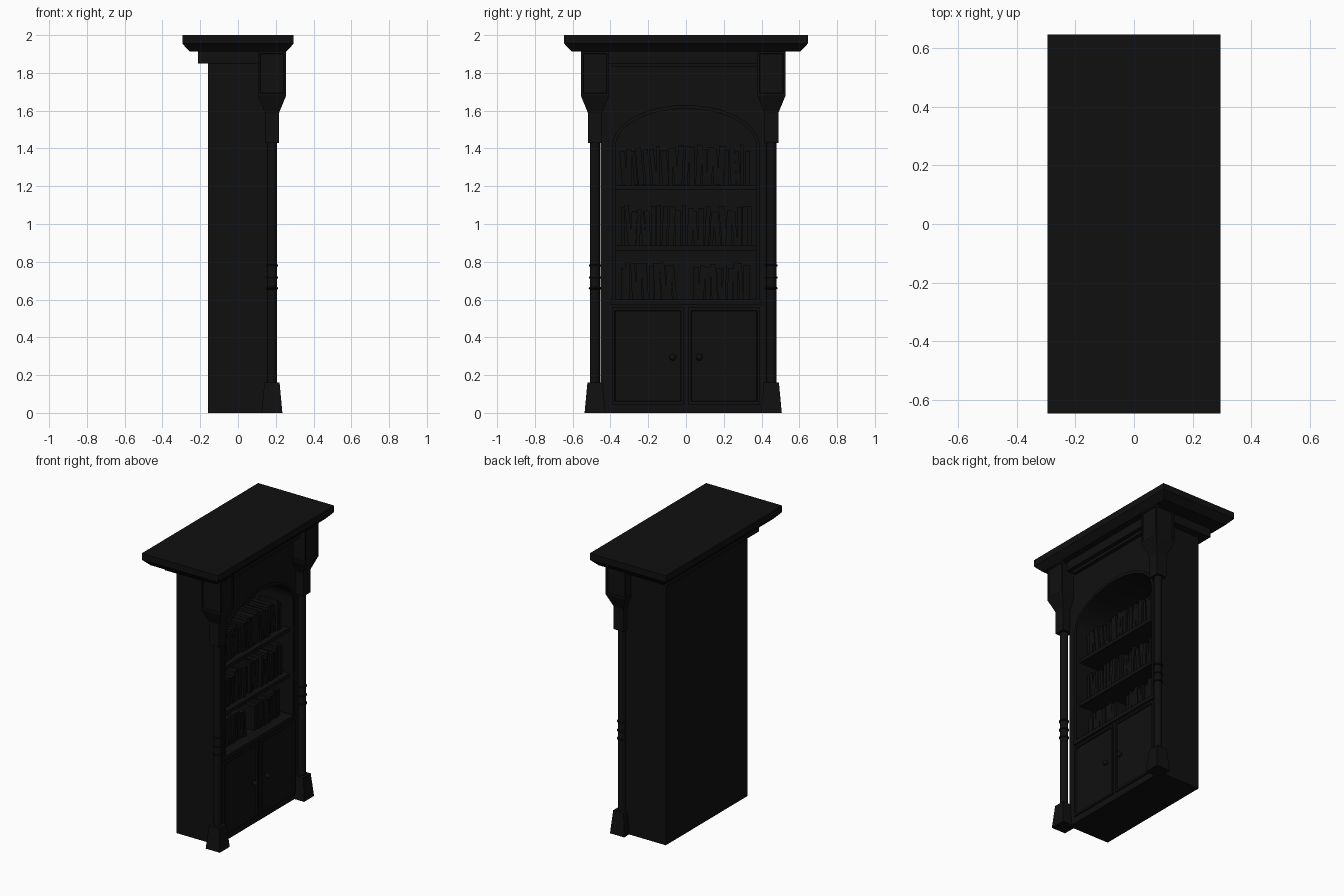
import bpy, bmesh, math, random
from mathutils import Matrix, Vector

if "Cube" in bpy.data.objects:
    bpy.data.objects.remove(bpy.data.objects["Cube"])

random.seed(4)
wood = bpy.data.materials.new("dark_wood")
wood.diffuse_color = (0.005, 0.005, 0.005, 1)
wood.use_nodes = True
wood.node_tree.nodes["Principled BSDF"].inputs["Base Color"].default_value = wood.diffuse_color


def finish(name, bm, smooth=False):
    bmesh.ops.recalc_face_normals(bm, faces=bm.faces[:])
    me = bpy.data.meshes.new(name)
    bm.to_mesh(me)
    bm.free()
    me.materials.append(wood)
    for p in me.polygons:
        p.use_smooth = smooth
    ob = bpy.data.objects.new(name, me)
    bpy.context.collection.objects.link(ob)
    return ob


def add_box(bm, x0, x1, y0, y1, z0, z1, rot=None):
    m = Matrix.Translation(((x0 + x1) / 2, (y0 + y1) / 2, (z0 + z1) / 2))
    if rot:
        m = m @ rot
    m = m @ Matrix.Diagonal((x1 - x0, y1 - y0, z1 - z0, 1))
    return bmesh.ops.create_cube(bm, size=1, matrix=m)["verts"]


def box(name, *dims):
    bm = bmesh.new()
    add_box(bm, *dims)
    return finish(name, bm)


def recess(bm, faces, margin, depth):
    bmesh.ops.recalc_face_normals(bm, faces=bm.faces[:])
    for f in faces:
        bmesh.ops.inset_region(bm, faces=[f], thickness=margin)
        bmesh.ops.inset_region(bm, faces=[f], thickness=0.005, depth=-depth)


def stack(name, cx, cy, rows, panels=()):
    """Rectangular sections (z, half x, half y) joined into a solid."""
    bm = bmesh.new()
    rings = [[bm.verts.new((cx + sx * hx, cy + sy * hy, z))
              for sx, sy in ((-1, -1), (1, -1), (1, 1), (-1, 1))] for z, hx, hy in rows]
    sides = []
    for a, b in zip(rings, rings[1:]):
        sides.append([bm.faces.new((a[i], a[(i + 1) % 4], b[(i + 1) % 4], b[i])) for i in range(4)])
    bm.faces.new(rings[0])
    bm.faces.new(rings[-1])
    for k in panels:
        recess(bm, sides[k], 0.016, 0.006)
    return finish(name, bm)


def arch(w, bottom, spring, rise, n=28):
    pts = [(-w, bottom)]
    pts += [(-w * math.cos(math.pi * i / n), spring + rise * math.sin(math.pi * i / n))
            for i in range(n + 1)]
    return pts + [(w, bottom)]


# carcass with arched opening
body = box("carcass", -0.16, 0.16, -0.452, 0.452, 0, 1.9)
bm = bmesh.new()
f = bm.faces.new([bm.verts.new((-0.13, y, z)) for y, z in arch(0.372, 0.6, 1.41, 0.2)])
ext = bmesh.ops.extrude_face_region(bm, geom=[f])["geom"]
bmesh.ops.translate(bm, vec=(0.5, 0, 0), verts=[v for v in ext if isinstance(v, bmesh.types.BMVert)])
cutter = finish("arch_cutter", bm)
cutter.hide_render = True
mod = body.modifiers.new("opening", "BOOLEAN")
mod.object = cutter
mod.solver = "EXACT"
bpy.context.view_layer.objects.active = body
bpy.ops.object.modifier_apply(modifier=mod.name)
bpy.data.objects.remove(cutter)

# raised trim around the arch
bm = bmesh.new()
inner, outer = arch(0.372, 0.6, 1.41, 0.2), arch(0.39, 0.6, 1.41, 0.22)
loops = [[bm.verts.new((x, y, z)) for y, z in pts]
         for pts, x in ((inner, 0.158), (inner, 0.168), (outer, 0.168), (outer, 0.158))]
for a, b in zip(loops, loops[1:] + loops[:1]):
    for i in range(len(a) - 1):
        bm.faces.new((a[i], a[i + 1], b[i + 1], b[i]))
finish("arch_trim", bm)

# crown and mouldings
stack("crown", 0, 0, [(1.912, 0.255, 0.605), (1.955, 0.295, 0.645), (2.0, 0.295, 0.645)])
stack("crown_step", 0, 0, [(1.85, 0.213, 0.505), (1.915, 0.213, 0.505)])
box("frieze_moulding", 0.155, 0.185, -0.39, 0.39, 1.83, 1.852)
box("cabinet_ledge", 0.15, 0.172, -0.4, 0.4, 0.572, 0.6)

# columns with foot, rings and bracket block
for side, cy in (("left", -0.482), ("right", 0.452)):
    cx = 0.18
    stack(side + "_column_foot", cx, cy, [(0, 0.055, 0.055), (0.16, 0.04, 0.04)])
    stack(side + "_column_bracket", cx, cy,
          [(1.43, 0.038, 0.038), (1.59, 0.038, 0.038), (1.68, 0.075, 0.075), (1.915, 0.075, 0.075)], (2,))
    bpy.ops.mesh.primitive_cylinder_add(vertices=20, radius=0.026, depth=1.29, location=(cx, cy, 0.795))
    parts = [(bpy.context.object, side + "_column")]
    for z in (0.66, 0.717, 0.78):
        bpy.ops.mesh.primitive_torus_add(major_segments=20, minor_segments=8, major_radius=0.027,
                                         minor_radius=0.006, location=(cx, cy, z))
        parts.append((bpy.context.object, side + "_column_ring"))
    for ob, name in parts:
        ob.name = name
        ob.data.materials.append(wood)
        bpy.context.view_layer.objects.active = ob
        bpy.ops.object.select_all(action="DESELECT")
        ob.select_set(True)
        bpy.ops.object.shade_smooth_by_angle()

# panelled doors with knobs
for side, s in (("left", -1), ("right", 1)):
    y0, y1 = sorted((s * 0.012, s * 0.392))
    bm = bmesh.new()
    add_box(bm, 0.15, 0.17, y0, y1, 0.045, 0.557)
    bmesh.ops.recalc_face_normals(bm, faces=bm.faces[:])
    recess(bm, [g for g in bm.faces if g.normal.x > 0.9], 0.02, 0.008)
    finish(side + "_door", bm)
    bm = bmesh.new()
    bmesh.ops.create_uvsphere(bm, u_segments=14, v_segments=8, radius=0.018,
                              matrix=Matrix.Translation((0.182, s * 0.07, 0.295)))
    finish(side + "_knob", bm, True)

# shelves and rows of leaning books
for i, (z, tall) in enumerate(((0.6, 0.2), (0.885, 0.215), (1.205, 0.215))):
    if i:
        box("shelf", -0.135, 0.14, -0.374, 0.374, z - 0.025, z)
    bm = bmesh.new()
    y = -0.345
    while y < 0.325:
        t, h, d = random.uniform(0.018, 0.034), tall * random.uniform(0.82, 1.0), random.uniform(0.13, 0.16)
        lean = random.choice((0, 0, 0.05, -0.05, 0.09))
        add_box(bm, 0.1 - d, 0.1 + random.uniform(-0.01, 0.01), y, y + t, z, z + h,
                Matrix.Rotation(lean, 4, "X"))
        y += t + random.choice((0.001, 0.003, 0.008))
        if i == 0 and -0.06 < y < 0.02:
            y = 0.04
    finish("books", bm)
